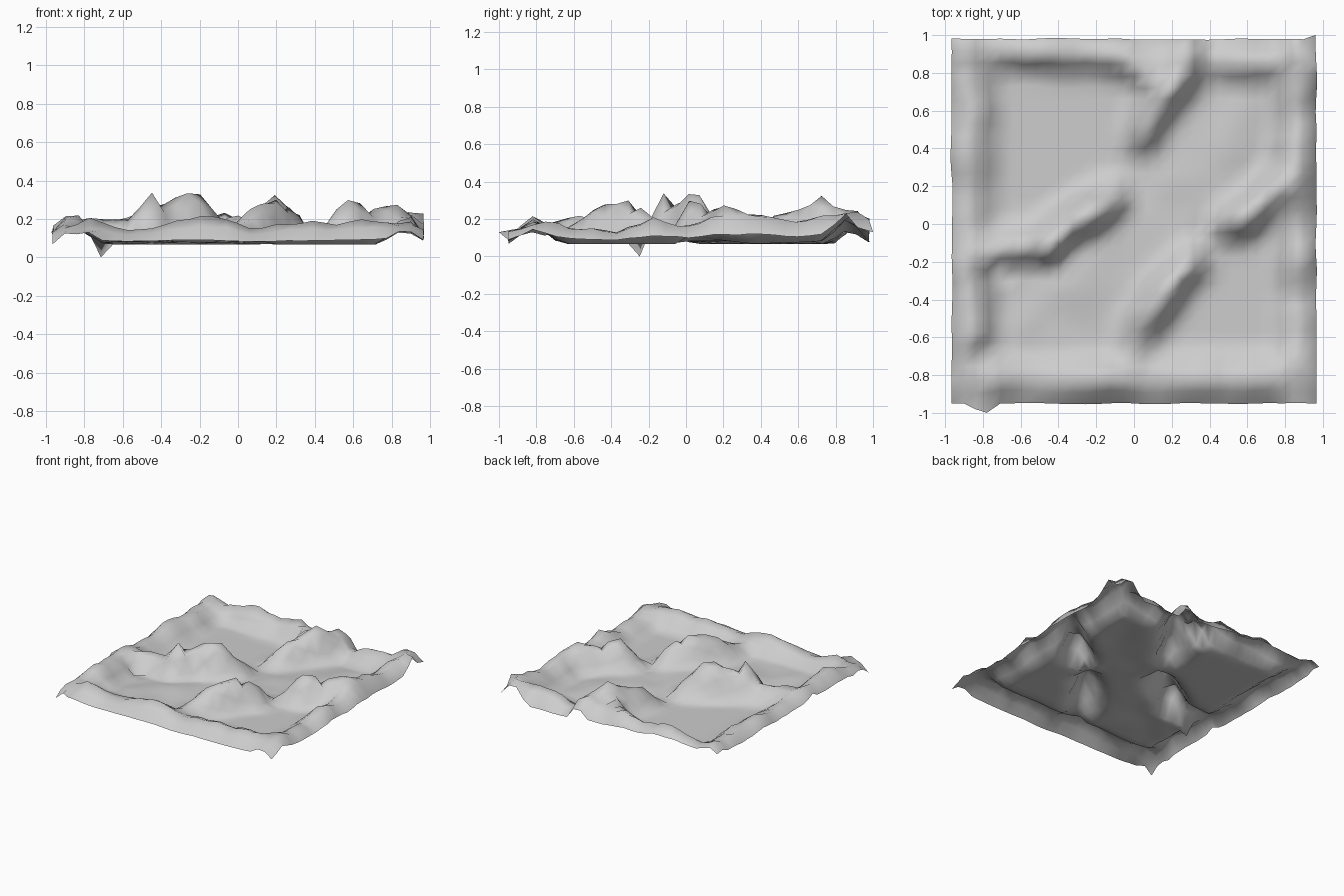
import bpy
import bmesh
from mathutils import Vector, noise

default_cube = bpy.data.objects.get("Cube")
if default_cube:
    bpy.data.objects.remove(default_cube, do_unlink=True)

FLOOR = 0.067
CELLS = 30
LOW = Vector((-0.965, -0.95))
HIGH = Vector((0.965, 0.98))

# Inner ridges: crest points as (x, y, height above the floor)
west_ridge = [(-0.9, -0.24, 0.13), (-0.72, -0.14, 0.14), (-0.56, -0.12, 0.13),
              (-0.45, -0.12, 0.27), (-0.38, -0.05, 0.2), (-0.29, 0.0, 0.28),
              (-0.2, 0.06, 0.27), (-0.11, 0.13, 0.15)]
north_ridge = [(0.29, 0.9, 0.18), (0.25, 0.74, 0.21), (0.2, 0.72, 0.27),
               (0.13, 0.61, 0.19), (0.07, 0.47, 0.15)]
north_branch = [(-0.02, 0.86, 0.14), (0.08, 0.76, 0.17), (0.19, 0.71, 0.24)]
east_ridge = [(0.54, 0.0, 0.21), (0.6, 0.04, 0.22), (0.67, 0.11, 0.17),
              (0.75, 0.17, 0.22), (0.87, 0.26, 0.2)]
south_ridge = [(0.3, -0.22, 0.17), (0.2, -0.32, 0.22), (0.15, -0.4, 0.23),
               (0.07, -0.52, 0.16), (0.01, -0.66, 0.09)]


def rim(heights, start, end):
    """Spread crest heights evenly along a straight border."""
    a, b = Vector(start), Vector(end)
    last = len(heights) - 1
    return [(*a.lerp(b, i / last), h) for i, h in enumerate(heights)]


# Border hills
north_rim = rim([.11, .1, .13, .16, .12, .16, .13, .16, .05, .14, .14, .17],
                (-0.93, 0.94), (0.93, 0.85))
south_rim = rim([.07, .13, .08, .1, .14, .13, .08, .12, .11, .13, .13, .08],
                (-0.93, -0.81), (0.93, -0.81))
west_rim = rim([.06, .11, .16, .13, .15, .11, .1, .15, .12, .11, .14],
               (-0.88, -0.93), (-0.88, 0.93))
east_rim = rim([.08, .13, .09, .07, .14, .1, .17, .17, .13, .16, .18],
               (0.87, -0.93), (0.87, 0.93))

# Each entry: crest, width on the upper-left side, width on the lower-right side
RIDGES = [(west_ridge, 0.18, 0.12), (north_ridge, 0.17, 0.12),
          (north_branch, 0.11, 0.11), (east_ridge, 0.17, 0.14),
          (south_ridge, 0.18, 0.13), (north_rim, 0.14, 0.15),
          (south_rim, 0.16, 0.19), (west_rim, 0.16, 0.2),
          (east_rim, 0.17, 0.15)]


def smoothstep(t):
    t = min(max(t, 0), 1)
    return t * t * (3 - 2 * t)


def ridge_height(p, crest, upper_width, lower_width):
    """Height of one ridge above the floor at the point p."""
    best = 0
    for first, second in zip(crest, crest[1:]):
        a, b = Vector(first[:2]), Vector(second[:2])
        along = b - a
        t = min(max((p - a).dot(along) / along.length_squared, 0), 1)
        offset = p - (a + along * t)
        width = lower_width if offset.x - offset.y > 0 else upper_width
        crest_height = first[2] + (second[2] - first[2]) * t
        best = max(best, crest_height * smoothstep(1 - offset.length / width))
    return best


def terrain_height(p):
    hill = max(ridge_height(p, *ridge) for ridge in RIDGES)
    rough = noise.noise(Vector((p.x, p.y, 0)) * 9)
    hill *= 1 + 0.25 * rough
    # Gently rolling diagonal valley between the two flat plains
    valley = smoothstep(1.6 - abs(p.x - p.y - 0.15) / 0.25)
    roll = 0.016 + 0.02 * noise.noise(Vector((p.x, p.y, 1)) * 5)
    return FLOOR + max(hill, valley * max(roll, 0))


# Terrain sheet
bm = bmesh.new()
bmesh.ops.create_grid(bm, x_segments=CELLS, y_segments=CELLS, size=1)
for v in bm.verts:
    u, w = (v.co.x + 1) / 2, (v.co.y + 1) / 2
    p = Vector((LOW.x + (HIGH.x - LOW.x) * u, LOW.y + (HIGH.y - LOW.y) * w))
    z = terrain_height(p)
    shift = noise.noise_vector(Vector((p.x, p.y, 2)) * 6)
    amount = 0.008 if v.is_boundary else 0.018
    v.co = (p.x + shift.x * amount, p.y + shift.y * amount, z)


def nearest(x, y):
    return min(bm.verts, key=lambda v: (v.co.xy - Vector((x, y))).length)


# Small pit, low front corner, and the outward bulges on the border
nearest(-0.73, -0.25).co.z = 0
nearest(-0.965, -0.95).co.z = FLOOR
for x, y, z in [(-0.84, -0.98, 0.12), (-0.78, -1.0, 0.13)]:
    nearest(x, -0.95).co = (x, y, z)
nearest(0.965, 0.98).co = (0.96, 1.0, 0.13)

mesh = bpy.data.meshes.new("terrain")
bm.to_mesh(mesh)
bm.free()
for polygon in mesh.polygons:
    polygon.use_smooth = True

terrain = bpy.data.objects.new("terrain", mesh)
bpy.context.collection.objects.link(terrain)

# Plain stone colour
stone = bpy.data.materials.new("light_grey_stone")
stone.use_nodes = True
colour = (0.61, 0.61, 0.61, 1)
stone.diffuse_color = colour
stone.node_tree.nodes["Principled BSDF"].inputs["Base Color"].default_value = colour
mesh.materials.append(stone)
